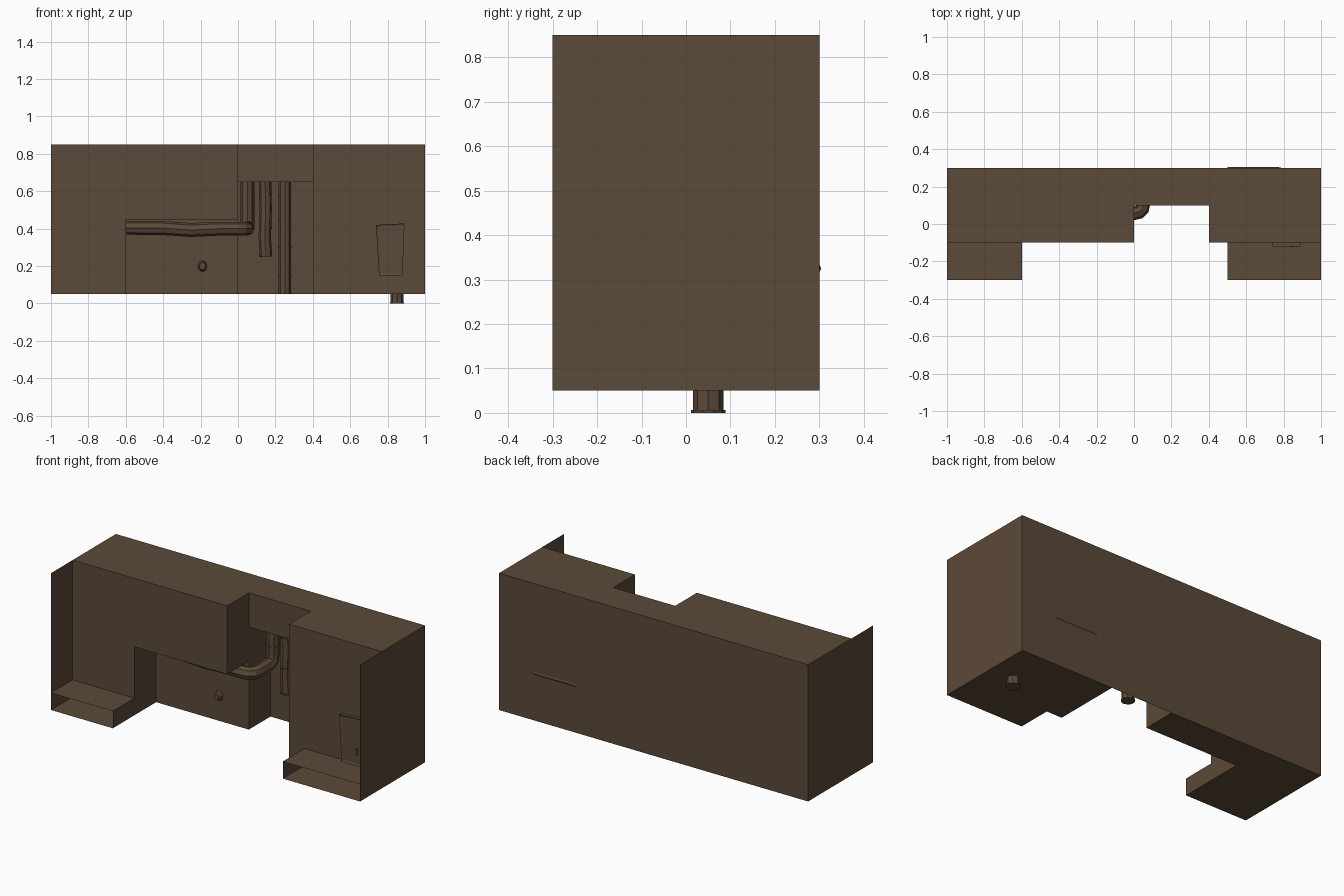
import bpy, bmesh, math
from mathutils import Vector

if "Cube" in bpy.data.objects:
    bpy.data.objects.remove(bpy.data.objects["Cube"])

brown = bpy.data.materials.new("dull_brown")
brown.diffuse_color = (0.105, 0.068, 0.04, 1)
brown.use_nodes = True
brown.node_tree.nodes["Principled BSDF"].inputs["Base Color"].default_value = brown.diffuse_color


def make(name, bm):
    me = bpy.data.meshes.new(name)
    bm.to_mesh(me)
    bm.free()
    me.materials.append(brown)
    ob = bpy.data.objects.new(name, me)
    bpy.context.collection.objects.link(ob)
    return ob


def panels(name, specs):
    """Thin rectangles: (normal axis, sign, position, range a, range b)."""
    bm = bmesh.new()
    for axis, sign, pos, a, b in specs:
        pts = []
        for u, v in ((a[0], b[0]), (a[1], b[0]), (a[1], b[1]), (a[0], b[1])):
            p = [u, v]
            p.insert(axis, pos)
            pts.append(bm.verts.new(p))
        f = bm.faces.new(pts)
        f.normal_update()
        if f.normal[axis] * sign < 0:
            f.normal_flip()
    bmesh.ops.remove_doubles(bm, verts=bm.verts, dist=1e-5)
    return make(name, bm)


X, Y, Z = 0, 1, 2
B, T = 0.05, 0.85

# outer shell: back, ends, stepped top and stepped bottom
panels("outer_shell", [
    (Y, 1, 0.3, (-1, 1), (B, T)),
    (X, -1, -1, (-0.3, 0.3), (B, T)),
    (X, 1, 1, (-0.3, 0.3), (B, T)),
    (Z, 1, T, (-1, 0), (-0.1, 0.3)),
    (Z, 1, T, (0, 0.4), (0.1, 0.3)),
    (Z, 1, T, (0.4, 1), (-0.1, 0.3)),
    (Z, -1, B, (-1, -0.6), (-0.3, 0.3)),
    (Z, -1, B, (-0.6, 0), (0.1, 0.3)),
    (Z, -1, B, (0.4, 1), (-0.1, 0.3)),
    (Z, -1, B, (0.5, 1), (-0.3, -0.1)),
])
# front wall
panels("front_wall", [
    (Y, -1, -0.1, (-1, -0.6), (B, T)),
    (Y, -1, -0.1, (-0.6, 0), (0.45, T)),
    (Y, -1, -0.1, (0.4, 1), (B, T)),
])
# low recess on the left
panels("left_recess", [
    (X, 1, -0.6, (-0.1, 0.1), (B, 0.45)),
    (Z, -1, 0.45, (-0.6, 0), (-0.1, 0.1)),
    (Y, -1, 0.1, (-0.6, 0), (B, 0.45)),
])
# tall central notch, open to the cavity on its right
panels("centre_notch", [
    (X, 1, 0, (-0.1, 0.1), (0.45, T)),
    (X, 1, 0, (0.1, 0.3), (B, 0.65)),
    (Y, -1, 0.1, (0, 0.4), (0.65, T)),
    (Z, -1, 0.65, (0, 0.4), (0.1, 0.3)),
    (X, -1, 0.4, (-0.1, 0.1), (0.65, T)),
])
# open-fronted low shelves
panels("left_shelf", [
    (Z, 1, 0.15, (-1, -0.6), (-0.3, -0.1)),
    (X, 1, -0.6, (-0.3, -0.1), (B, 0.15)),
])
panels("right_shelf", [
    (Z, 1, 0.15, (0.5, 1), (-0.3, -0.1)),
    (X, -1, 0.5, (-0.3, -0.1), (B, 0.15)),
])


def fillet(pts, r, steps=3):
    """Round the corners of a path."""
    pts = [Vector(p) for p in pts]
    out = [pts[0]]
    for p, q, s in zip(pts, pts[1:], pts[2:]):
        if (q - p).angle(s - q) < 0.3:
            out.append(q)
            continue
        a, b = q + (p - q).normalized() * r, q + (s - q).normalized() * r
        for i in range(steps + 1):
            t = i / steps
            out.append(a * (1 - t) ** 2 + q * 2 * t * (1 - t) + b * t * t)
    return out + [pts[-1]]


def pipe(name, pts, rad=0.033, bend=0.05):
    cu = bpy.data.curves.new(name, 'CURVE')
    cu.dimensions = '3D'
    cu.bevel_depth = rad
    cu.bevel_resolution = 2
    cu.use_fill_caps = True
    path = fillet(pts, bend)
    sp = cu.splines.new('POLY')
    sp.points.add(len(path) - 1)
    for sp_pt, p in zip(sp.points, path):
        sp_pt.co = (*p, 1)
    sp.use_smooth = False
    cu.materials.append(brown)
    ob = bpy.data.objects.new(name, cu)
    bpy.context.collection.objects.link(ob)
    bpy.ops.object.select_all(action='DESELECT')
    bpy.context.view_layer.objects.active = ob
    ob.select_set(True)
    bpy.ops.object.convert(target='MESH')


def collar(name, p, d, rad=0.037, h=0.006, r2=None):
    bm = bmesh.new()
    bmesh.ops.create_cone(bm, cap_ends=True, segments=10, radius1=rad,
                          radius2=r2 or rad, depth=h)
    ob = make(name, bm)
    ob.location = p
    ob.rotation_euler = Vector(d).to_track_quat('Z', 'Y').to_euler()


# pipes
pipe("bent_pipe", [(-0.6, 0.058, 0.405), (-0.4, 0.058, 0.403), (-0.25, 0.058, 0.393),
                   (-0.1, 0.058, 0.4), (0.05, 0.058, 0.4), (0.05, 0.25, 0.4),
                   (0.05, 0.25, 0.65)], 0.037)
pipe("short_pipe", [(0.15, 0.24, 0.25), (0.143, 0.24, 0.35), (0.148, 0.24, 0.5),
                    (0.145, 0.24, 0.65)])
pipe("long_pipe", [(0.25, 0.25, B), (0.25, 0.25, 0.65)])
pipe("drain_pipe", [(0.85, 0.05, 0), (0.85, 0.05, 0.325), (0.85, 0.27, 0.325),
                    (0.5, 0.27, 0.325)], 0.034, 0.08)

# pipe collars
for z in (0.053, 0.15, 0.3, 0.44, 0.58):
    collar("long_pipe_collar", (0.25, 0.25, z), (0, 0, 1))
for z in (0.255, 0.4, 0.58):
    collar("short_pipe_collar", (0.147, 0.24, z), (0, 0, 1))
for z in (0.5, 0.6):
    collar("bent_pipe_collar", (0.05, 0.25, z), (0, 0, 1), 0.039)
collar("drain_flange", (0.85, 0.05, 0.003), (0, 0, 1), 0.039)

# knob in the left recess
collar("knob", (-0.19, 0.085, 0.2), (0, -1, 0), 0.024, 0.03, 0.016)
bpy.context.collection.objects["knob"].scale = (1, 1.25, 1)

# tapered wall plate with inset face and latch
bm = bmesh.new()
outline = [(0.754, 0.15), (0.88, 0.15), (0.89, 0.428), (0.738, 0.42)]
f = bm.faces.new([bm.verts.new((x, -0.1, z)) for x, z in outline])
ext = bmesh.ops.extrude_face_region(bm, geom=[f])
bmesh.ops.translate(bm, vec=(0, -0.02, 0),
                    verts=[g for g in ext["geom"] if isinstance(g, bmesh.types.BMVert)])
bmesh.ops.recalc_face_normals(bm, faces=bm.faces)
face = min(bm.faces, key=lambda g: g.calc_center_median().y)
bmesh.ops.inset_individual(bm, faces=[face], thickness=0.012, depth=-0.004)
make("wall_plate", bm)
bm = bmesh.new()
bmesh.ops.create_cube(bm, size=1)
bmesh.ops.scale(bm, vec=(0.016, 0.01, 0.036), verts=bm.verts)
make("plate_latch", bm).location = (0.85, -0.117, 0.23)
